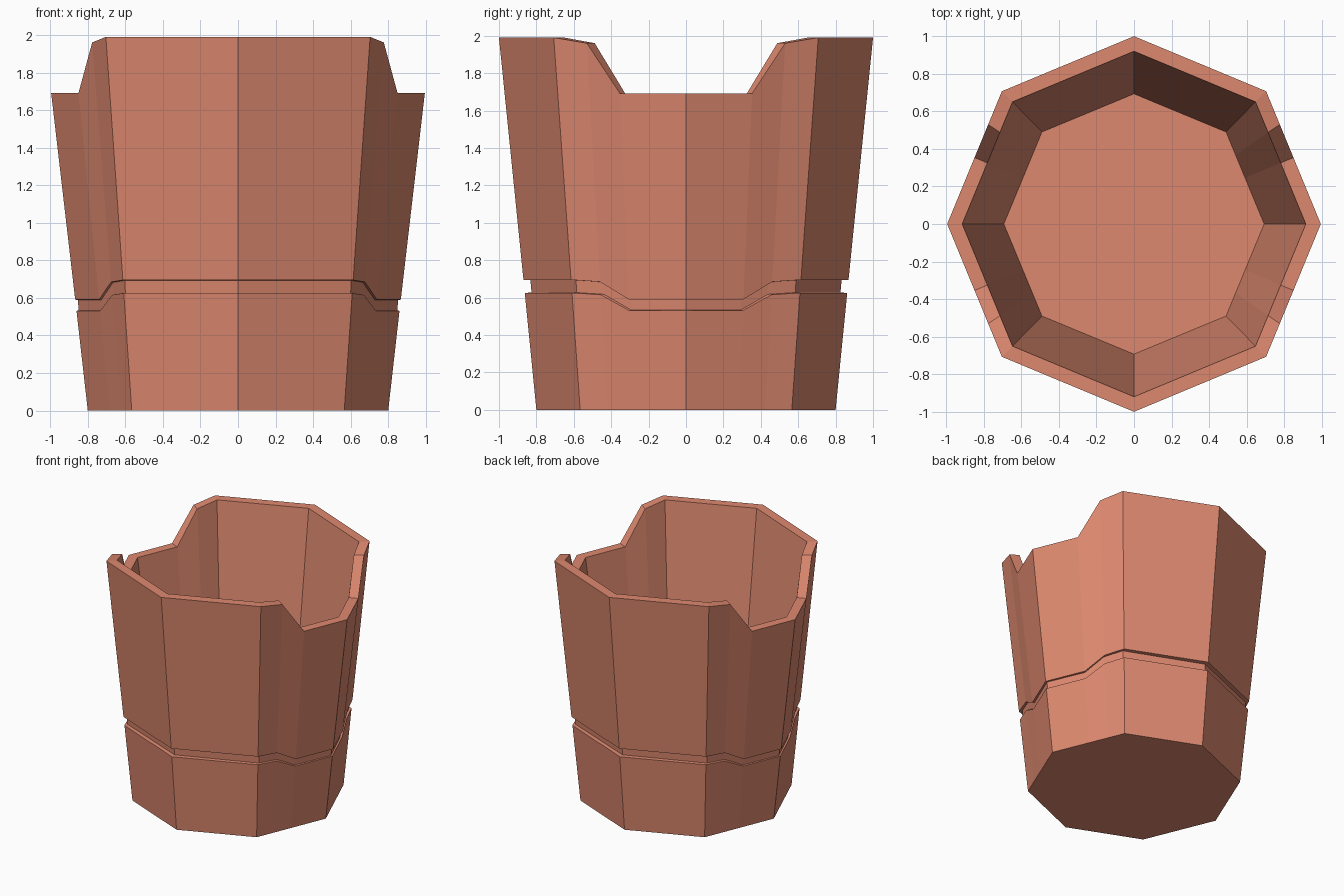
import bpy, bmesh, math

if "Cube" in bpy.data.objects:
    bpy.data.objects.remove(bpy.data.objects["Cube"])

# Profile from outer foot, up the outside (with groove), over the rim, down inside:
# (x radius, y radius, height)
PROFILE = [
    (0.80, 0.80, 0.0),
    (0.86, 0.862, 0.625),
    (0.848, 0.826, 0.627),
    (0.853, 0.832, 0.693),
    (0.867, 0.869, 0.695),
    (0.995, 1.0, 1.99),
    (0.915, 0.92, 1.99),
]
FLOOR_R, FLOOR_Z = 0.693, 0.10

# Columns around the octagon: (unit x, unit y, height factor).
# Edges touching the left and right corners get two extra columns for the dip.
corners = [(math.cos(i * math.pi / 4), math.sin(i * math.pi / 4)) for i in range(8)]
columns = []
for i, (ax, ay) in enumerate(corners):
    bx, by = corners[(i + 1) % 8]
    columns.append((ax, ay, 0.85 if i % 4 == 0 else 1.0))
    steps = {0: [(0.5, 0.85), (0.75, 0.985)], 3: [(0.25, 0.985), (0.5, 0.85)]}.get(i % 4, [])
    for t, f in steps:
        columns.append((ax + (bx - ax) * t, ay + (by - ay) * t, f))

# Cup shell
bm = bmesh.new()
rings = [[bm.verts.new((cx * rx, cy * ry, z * f)) for cx, cy, f in columns]
         for rx, ry, z in PROFILE]
rings.append([bm.verts.new((cx * FLOOR_R, cy * FLOOR_R, FLOOR_Z)) for cx, cy, f in columns])
n = len(columns)
for low, high in zip(rings, rings[1:]):
    for k in range(n):
        m = (k + 1) % n
        bm.faces.new((low[k], low[m], high[m], high[k]))

# Underside and inner floor
bm.faces.new(rings[0][::-1])
bm.faces.new(rings[-1])
bmesh.ops.recalc_face_normals(bm, faces=bm.faces)

mesh = bpy.data.meshes.new("cup")
bm.to_mesh(mesh)
bm.free()
cup = bpy.data.objects.new("cup", mesh)
bpy.context.collection.objects.link(cup)

# Terracotta colour
mat = bpy.data.materials.new("terracotta")
mat.diffuse_color = (0.73, 0.25, 0.16, 1)
mat.use_nodes = True
mat.node_tree.nodes["Principled BSDF"].inputs["Base Color"].default_value = mat.diffuse_color
mesh.materials.append(mat)
